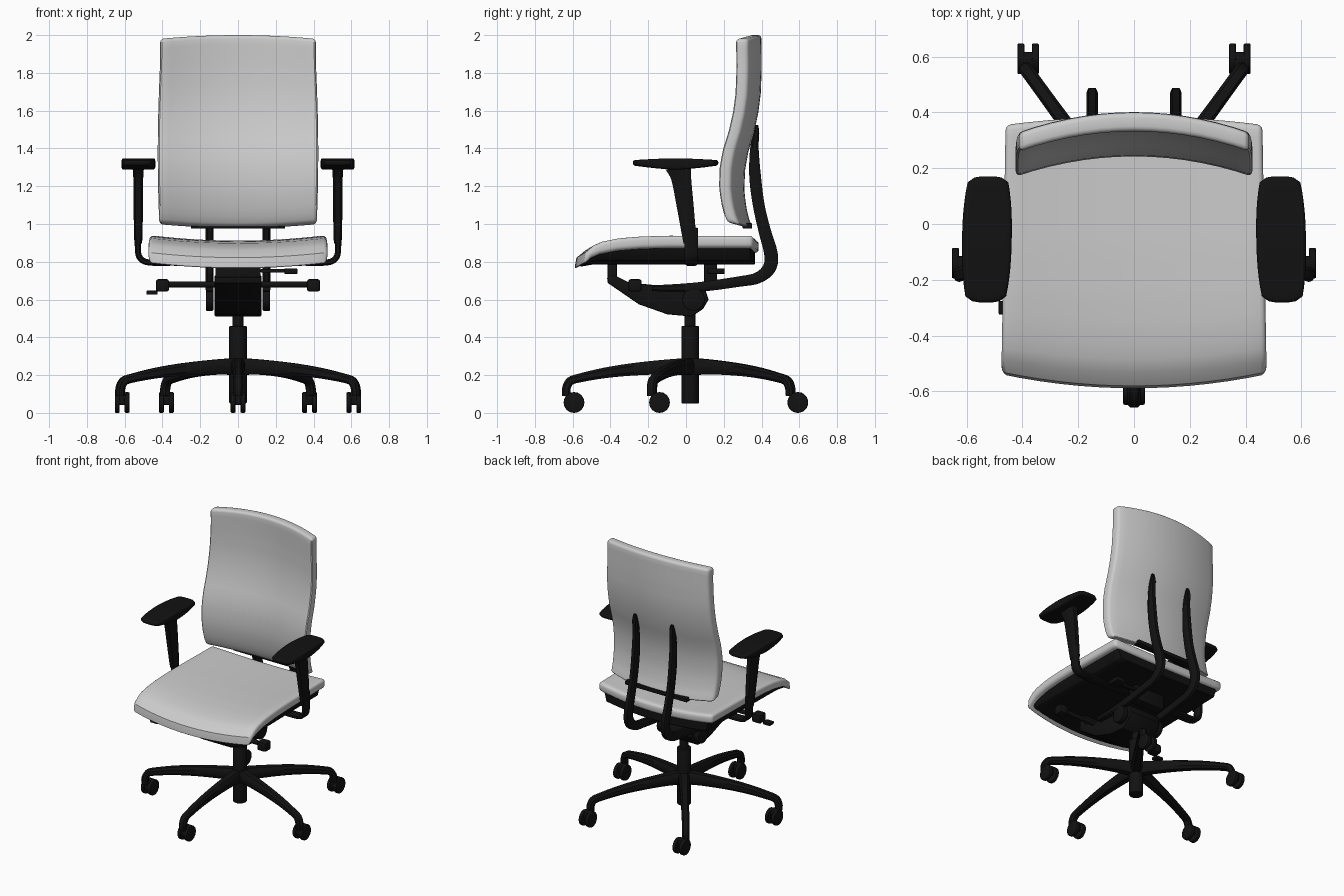
import bpy, bmesh, math
from mathutils import Vector

if "Cube" in bpy.data.objects:
    bpy.data.objects.remove(bpy.data.objects["Cube"], do_unlink=True)


def material(name, rgb):
    m = bpy.data.materials.new(name)
    m.use_nodes = True
    m.diffuse_color = (*rgb, 1)
    m.node_tree.nodes["Principled BSDF"].inputs["Base Color"].default_value = (*rgb, 1)
    return m


FABRIC = material("light grey fabric", (0.6, 0.6, 0.6))
BLACK = material("black plastic", (0.006, 0.006, 0.006))


def finish(name, bm, mat, bevel=0, segments=2):
    """Round the hard edges, shade and add the part to the scene."""
    bmesh.ops.recalc_face_normals(bm, faces=bm.faces)
    if bevel:
        hard = [e for e in bm.edges if e.calc_face_angle(0) > math.radians(50)]
        bmesh.ops.bevel(bm, geom=hard, offset=bevel, segments=segments,
                        profile=0.5, affect='EDGES', clamp_overlap=True)
    mesh = bpy.data.meshes.new(name)
    bm.to_mesh(mesh)
    bm.free()
    mesh.materials.append(mat)
    ob = bpy.data.objects.new(name, mesh)
    bpy.context.collection.objects.link(ob)
    bpy.ops.object.select_all(action='DESELECT')
    ob.select_set(True)
    bpy.context.view_layer.objects.active = ob
    bpy.ops.object.shade_smooth_by_angle(angle=math.radians(35))
    return ob


def interp(points, t):
    """Piecewise linear value through (t, value) points."""
    for (a, p), (b, q) in zip(points, points[1:]):
        if t <= b:
            return p + (q - p) * (t - a) / (b - a)
    return points[-1][1]


def slab(name, nu, nv, top, bottom, mat, bevel, segments=3):
    """Closed cushion between two surfaces of u in -1..1 and v in 0..1."""
    bm = bmesh.new()
    a, b = [[[bm.verts.new(f(2 * i / nu - 1, j / nv)) for j in range(nv + 1)]
             for i in range(nu + 1)] for f in (top, bottom)]
    for g in (a, b):
        for i in range(nu):
            for j in range(nv):
                bm.faces.new((g[i][j], g[i + 1][j], g[i + 1][j + 1], g[i][j + 1]))
    rim = [(i, 0) for i in range(nu)] + [(nu, j) for j in range(nv)]
    rim += [(i, nv) for i in range(nu, 0, -1)] + [(0, j) for j in range(nv, 0, -1)]
    for (i, j), (k, l) in zip(rim, rim[1:] + rim[:1]):
        bm.faces.new((a[i][j], a[k][l], b[k][l], b[i][j]))
    return finish(name, bm, mat, bevel, segments)


def sweep(name, path, side, steps=4):
    """Chamfered bar along smoothed (x, y, z, width, height) stations."""
    p = [path[0]] + path + [path[-1]]
    st = []
    for k in range(1, len(p) - 2):
        for s in range(steps):
            t = s / steps
            st.append([0.5 * (2 * b + (c - a) * t + (2 * a - 5 * b + 4 * c - d) * t * t
                              + (3 * b - a - 3 * c + d) * t ** 3)
                       for a, b, c, d in zip(*p[k - 1:k + 3])])
    st.append(list(path[-1]))
    side = Vector(side).normalized()
    outline = [(1, .5), (.6, 1), (-.6, 1), (-1, .5), (-1, -.5), (-.6, -1), (.6, -1), (1, -.5)]
    bm = bmesh.new()
    rings = []
    for k, q in enumerate(st):
        tangent = Vector(st[min(k + 1, len(st) - 1)][:3]) - Vector(st[max(k - 1, 0)][:3])
        up = side.cross(tangent).normalized()
        rings.append([bm.verts.new(Vector(q[:3]) + side * q[3] / 2 * c + up * q[4] / 2 * d)
                      for c, d in outline])
    for r, s in zip(rings, rings[1:]):
        for i in range(8):
            bm.faces.new((r[i], r[(i + 1) % 8], s[(i + 1) % 8], s[i]))
    bm.faces.new(rings[0])
    bm.faces.new(rings[-1])
    return finish(name, bm, BLACK)


def prism(name, outline, x0, x1, bevel=0.01):
    """Side outline of (y, z) points, extruded across x."""
    bm = bmesh.new()
    a, b = [[bm.verts.new((x, y, z)) for y, z in outline] for x in (x0, x1)]
    bm.faces.new(a)
    bm.faces.new(b)
    for i in range(len(a)):
        j = (i + 1) % len(a)
        bm.faces.new((a[i], a[j], b[j], b[i]))
    return finish(name, bm, BLACK, bevel)


def box(name, centre, size, bevel=0.006):
    x, y, z = centre
    w, d, h = (s / 2 for s in size)
    return prism(name, [(y - d, z - h), (y + d, z - h), (y + d, z + h), (y - d, z + h)],
                 x - w, x + w, bevel)


def cylinder(name, centre, radius, depth, axis='Z', bevel=0.006):
    bm = bmesh.new()
    bmesh.ops.create_cone(bm, cap_ends=True, segments=24, radius1=radius,
                          radius2=radius, depth=depth)
    for v in bm.verts:
        x, y, z = v.co
        v.co = Vector(centre) + Vector((z, x, y) if axis == 'X' else (x, y, z))
    return finish(name, bm, BLACK, bevel)


# Seat cushion and the pan under it
SEAT_Z = [(0, .85), (.04, .885), (.1, .908), (.2, .926), (.33, .936), (.5, .94), (1, .94)]


def seat_top(u, v):
    bow = 1 - u * u
    front, back = -.53 - .05 * bow, .355 + .03 * bow
    return Vector((u * (.475 - .015 * v), front + (back - front) * v,
                   interp(SEAT_Z, v) - .028 * bow))


def seat_bottom(u, v):
    return seat_top(u, v) - Vector((0, .012 * (1 - v), .065))


def pan_top(u, v):
    return seat_bottom(u * .93, .03 + .95 * v) + Vector((0, 0, .01))


def pan_bottom(u, v):
    p = pan_top(u * .95, v)
    p.z = min(p.z - .02, .785 + .02 * u * u)
    return p


slab("seat_cushion", 14, 20, seat_top, seat_bottom, FABRIC, .02)
slab("seat_pan", 12, 14, pan_top, pan_bottom, BLACK, .006, 1)

# Backrest cushion, bowed across and curved up its height
BACK_Y = [(0, .215), (.05, .195), (.12, .178), (.2, .17), (.31, .174), (.4, .192),
          (.5, .222), (.6, .244), (.7, .257), (.83, .262), (1, .26)]


def back_front(u, v):
    bow = 1 - u * u
    low, high = 1.01 - .02 * bow, 1.98 + .02 * bow
    half = .412 + .013 * math.sin(math.pi * min(1, v + .12))
    return Vector((u * half, interp(BACK_Y, v) + .072 * bow, low + (high - low) * v))


def back_rear(u, v):
    return back_front(u, v) + Vector((0, .067, -.015 * (1 - v)))


slab("backrest_cushion", 14, 20, back_front, back_rear, FABRIC, .018)
box("backrest_lower_bar", (0, .325, .99), (.5, .05, .03))

# Tilt mechanism under the seat
prism("mechanism_housing", [(-.42, .72), (-.41, .685), (-.25, .575), (-.1, .522), (.03, .51),
                            (.09, .55), (.12, .6), (.1, .66), (0, .68), (-.15, .675),
                            (-.3, .69), (-.38, .73)], -.125, .125)
box("front_seat_bracket", (0, -.39, .74), (.24, .05, .11))
box("rear_seat_bracket", (0, .13, .74), (.24, .07, .12))
for s, side in ((1, "left"), (-1, "right")):
    cylinder(side + "_pivot", (s * .15, .04, .6), .06, .04, 'X')

    # Back support bar, running under the seat and up behind the backrest
    sweep(side + "_back_support", [(s * .15, *q) for q in (
        (-.18, .66, .042, .03), (.05, .665, .042, .05), (.28, .695, .042, .055),
        (.38, .715, .042, .06), (.44, .765, .042, .07), (.45, .84, .042, .072),
        (.415, .97, .042, .065), (.385, 1.1, .042, .062), (.366, 1.25, .042, .062),
        (.362, 1.4, .042, .045), (.373, 1.48, .038, .03), (.374, 1.525, .02, .016))], (1, 0, 0))

    # Armrest: pad, tapered sleeve and bent carrier bar
    def pad(z_mid, z_end):
        def surface(u, v):
            half = .089 - .016 * abs(2 * v - 1) ** 2.5
            y = -.055 + (2 * v - 1) * (.226 - .022 * u ** 4)
            z = z_mid + (z_end - z_mid) * abs(2 * v - 1) ** 1.5
            return Vector((s * (.527 - .008 * (v - .5) + u * half), y, z))
        return surface

    slab(side + "_arm_pad", 6, 12, pad(1.348, 1.338), pad(1.288, 1.31), BLACK, .012)
    sweep(side + "_arm_sleeve", [(s * .528, *q) for q in (
        (-.04, 1.305, .06, .14), (-.025, 1.24, .052, .105), (-.005, 1.1, .05, .09),
        (.015, .95, .045, .075), (.022, .9, .04, .07))], (1, 0, 0))
    sweep(side + "_arm_carrier", [(s * x, .028, z, .07, .032) for x, z in (
        (.53, .98), (.53, .865), (.518, .82), (.475, .797), (.35, .795), (.1, .795))], (0, 1, 0))

    # Adjustment lever with its paddle
    cylinder(side + "_lever_rod", (s * .25, -.27, .68), .016, .3, 'X', 0)
    box(side + "_lever_paddle", (s * .4, -.27, .675), (.07, .07, .065), .012)

box("right_lever_tip", (-.455, -.3, .637), (.06, .05, .022))
box("left_height_rod", (.2, .15, .752), (.16, .02, .02), .004)
box("left_height_paddle", (.28, .16, .75), (.07, .09, .03))

# Gas lift and five-armed base
CY = .022
cylinder("lift_sleeve", (0, CY, .255), .047, .41)
cylinder("lift_rod", (0, CY, .5), .029, .14, bevel=0)
for k in range(5):
    a = math.radians(-90 + 72 * k)
    dx, dy = math.cos(a), math.sin(a)
    n = str(k + 1)
    sweep("base_arm_" + n, [(r * dx, CY + r * dy, z, w, h) for r, z, w, h in (
        (.02, .245, .075, .09), (.13, .243, .068, .078), (.3, .231, .058, .066),
        (.45, .212, .052, .056), (.58, .186, .05, .047), (.635, .168, .05, .045),
        (.655, .13, .05, .045), (.655, .09, .045, .045))], (-dy, dx, 0))

    # Twin-wheel caster trailing behind its stem
    cx, cy = .645 * dx, CY + .655 * dy + .04
    box("caster_hood_" + n, (cx, cy - .01, .075), (.04, .07, .065))
    for s in (-1, 1):
        cylinder("caster_wheel_" + n + ("_left" if s > 0 else "_right"),
                 (cx + s * .026, cy, .055), .055, .026, 'X')
